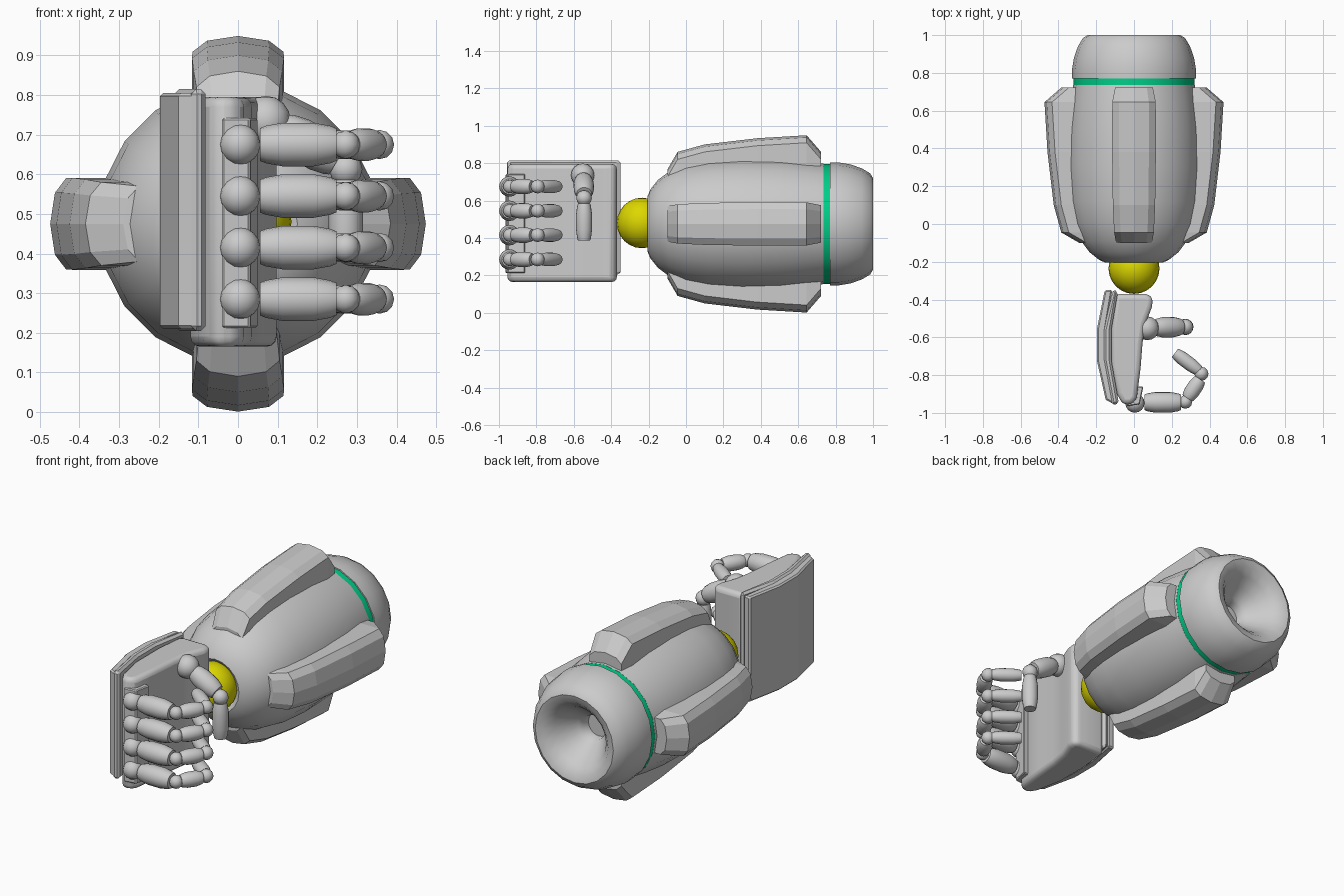
import bpy, bmesh, math
from mathutils import Vector, Matrix

if "Cube" in bpy.data.objects:
    bpy.data.objects.remove(bpy.data.objects["Cube"])

ZC = 0.475  # height of the arm axis


def finish(name, bm, smooth=None, mat=None):
    bmesh.ops.remove_doubles(bm, verts=bm.verts, dist=1e-5)
    bmesh.ops.recalc_face_normals(bm, faces=bm.faces)
    me = bpy.data.meshes.new(name)
    bm.to_mesh(me)
    bm.free()
    ob = bpy.data.objects.new(name, me)
    bpy.context.collection.objects.link(ob)
    if mat:
        me.materials.append(mat)
    if smooth:
        bpy.ops.object.select_all(action='DESELECT')
        ob.select_set(True)
        bpy.context.view_layer.objects.active = ob
        bpy.ops.object.shade_smooth_by_angle(angle=math.radians(smooth))
    return ob


def loft(name, rings, caps=True, smooth=None, mat=None):
    bm = bmesh.new()
    vs = [[bm.verts.new(p) for p in ring] for ring in rings]
    n = len(rings[0])
    for a, b in zip(vs, vs[1:]):
        for i in range(n):
            bm.faces.new((a[i], a[(i + 1) % n], b[(i + 1) % n], b[i]))
    if caps:
        bm.faces.new(vs[0])
        bm.faces.new(vs[-1])
    return finish(name, bm, smooth, mat)


def lathe(name, profile, start, direction, n=20, smooth=40, mat=None):
    """profile: (distance along direction, radius)"""
    d = Vector(direction).normalized()
    side = d.cross(Vector((0, 0, 1)))
    side = side.normalized() if side.length > 0.01 else Vector((1, 0, 0))
    up = side.cross(d)
    rings = []
    for t, r in profile:
        rings.append([Vector(start) + d * t + (side * math.cos(a) + up * math.sin(a)) * r
                      for a in (2 * math.pi * i / n for i in range(n))])
    return loft(name, rings, True, smooth, mat)


def ball(name, pos, r, seg=20, mat=None):
    bm = bmesh.new()
    bmesh.ops.create_uvsphere(bm, u_segments=seg, v_segments=seg // 2, radius=r)
    bmesh.ops.translate(bm, verts=bm.verts, vec=pos)
    return finish(name, bm, 50, mat)


def barrel(name, a, b, r):
    d = Vector(b) - Vector(a)
    L = d.length
    prof = [(0, r * .75), (.08 * L, r * .86), (.3 * L, r), (.7 * L, r), (.92 * L, r * .86), (L, r * .75)]
    return lathe(name, prof, a, d, 16)


def material(name, col):
    m = bpy.data.materials.new(name)
    m.diffuse_color = col
    m.use_nodes = True
    m.node_tree.nodes["Principled BSDF"].inputs["Base Color"].default_value = m.diffuse_color
    return m


green = material("green", (0.0, 0.62, 0.25, 1))
yellow = material("yellow", (0.72, 0.68, 0.0, 1))

# forearm shell, with a shallow socket at the wrist
axis = (0, 0, ZC)
lathe("forearm", [(-.13, .09), (-.19, .125), (-.205, .15), (-.19, .185), (-.15, .235), (-.09, .28),
                  (0, .318), (.12, .342), (.3, .354), (.5, .35), (.65, .335), (.735, .322)], axis, (0, 1, 0))
# glowing ring
lathe("ring", [(.73, .321), (.775, .321)], axis, (0, 1, 0), mat=green)
# rear cap with funnel
lathe("elbow_cap", [(.77, .328), (.82, .328), (.88, .318), (.94, .297), (.985, .27), (1.0, .245),
                    (.99, .205), (.95, .165), (.89, .125), (.84, .085), (.82, .068), (.78, .065)],
      axis, (0, 1, 0))

# four armour panels around the forearm
sections = [(-.1, .095, .29), (-.045, .105, .385), (.1, .112, .425), (.38, .116, .458), (.645, .115, .474), (.722, .1, .385)]
for k, side in enumerate(("top", "left", "bottom", "right")):
    rot = Matrix.Rotation(k * math.pi / 2, 3, 'Y')
    rings = []
    for y, w, r in sections:
        pts = [(-w, .24), (-w, r - .04), (-w * .68, r - .012), (0, r), (w * .68, r - .012), (w, r - .04), (w, .24)]
        rings.append([rot @ Vector((x, y, z)) + Vector(axis) for x, z in pts])
    loft(side + "_panel", rings)

# wrist ball
ball("wrist_ball", (0, -.235, .48), .135, 24, yellow)


def slab(name, outline, z0, z1, bevel, smooth=None, segs=1):
    ob = loft(name, [[(x, y, z) for x, y in outline] for z in (z0, z1)])
    m = ob.modifiers.new("bevel", 'BEVEL')
    m.width = bevel
    m.segments = segs
    m.limit_method = 'ANGLE'
    m.angle_limit = math.radians(50)
    if smooth:
        for p in ob.data.polygons:
            p.use_smooth = True
        bpy.ops.object.select_all(action='DESELECT')
        ob.select_set(True)
        bpy.context.view_layer.objects.active = ob
        bpy.ops.object.shade_smooth_by_angle(angle=math.radians(smooth))
    return ob


# palm and the layered plates on the back of the hand
slab("palm", [(-.1, -.37), (.06, -.37), (.1, -.385), (.095, -.44), (.06, -.53), (.045, -.63), (.035, -.76), (.015, -.92),
              (-.01, -.955), (-.06, -.955), (-.09, -.9), (-.12, -.75), (-.12, -.55)], .165, .795, .035, 40, 3)
slab("hand_plate_inner", [(-.11, -.345), (-.085, -.36), (-.12, -.56), (-.12, -.72), (-.08, -.95), (-.115, -.96),
                          (-.16, -.72), (-.16, -.56)], .205, .815, .012)
slab("hand_plate_outer", [(-.155, -.35), (-.115, -.35), (-.15, -.56), (-.15, -.72), (-.105, -.955), (-.15, -.93),
                          (-.197, -.72), (-.197, -.56)], .21, .805, .008)
# knuckle mount
slab("knuckle_mount", [(-.04, -.965), (.03, -.955), (.05, -.86), (-.04, -.86)], .212, .742, .005)

# four curled fingers
for i in range(4):
    z = .285 + .13 * i
    n = f"finger_{i + 1}_"
    ball(n + "knuckle", (.005, -.948, z), .051, 16)
    barrel(n + "base", (.055, -.944, z), (.248, -.944, z), .055)
    ball(n + "joint", (.272, -.942, z), .036, 12)
    barrel(n + "middle", (.283, -.922, z), (.35, -.822, z), .041)
    ball(n + "end_joint", (.357, -.793, z), .037, 12)
    barrel(n + "tip", (.345, -.778, z), (.217, -.682, z), .036)

# thumb
ball("thumb_knuckle", (.07, -.552, .735), .063, 16)
barrel("thumb_base", (.11, -.548, .715), (.25, -.545, .635), .054)
ball("thumb_joint", (.272, -.545, .613), .042, 12)
barrel("thumb_tip", (.272, -.545, .585), (.272, -.545, .385), .043)
